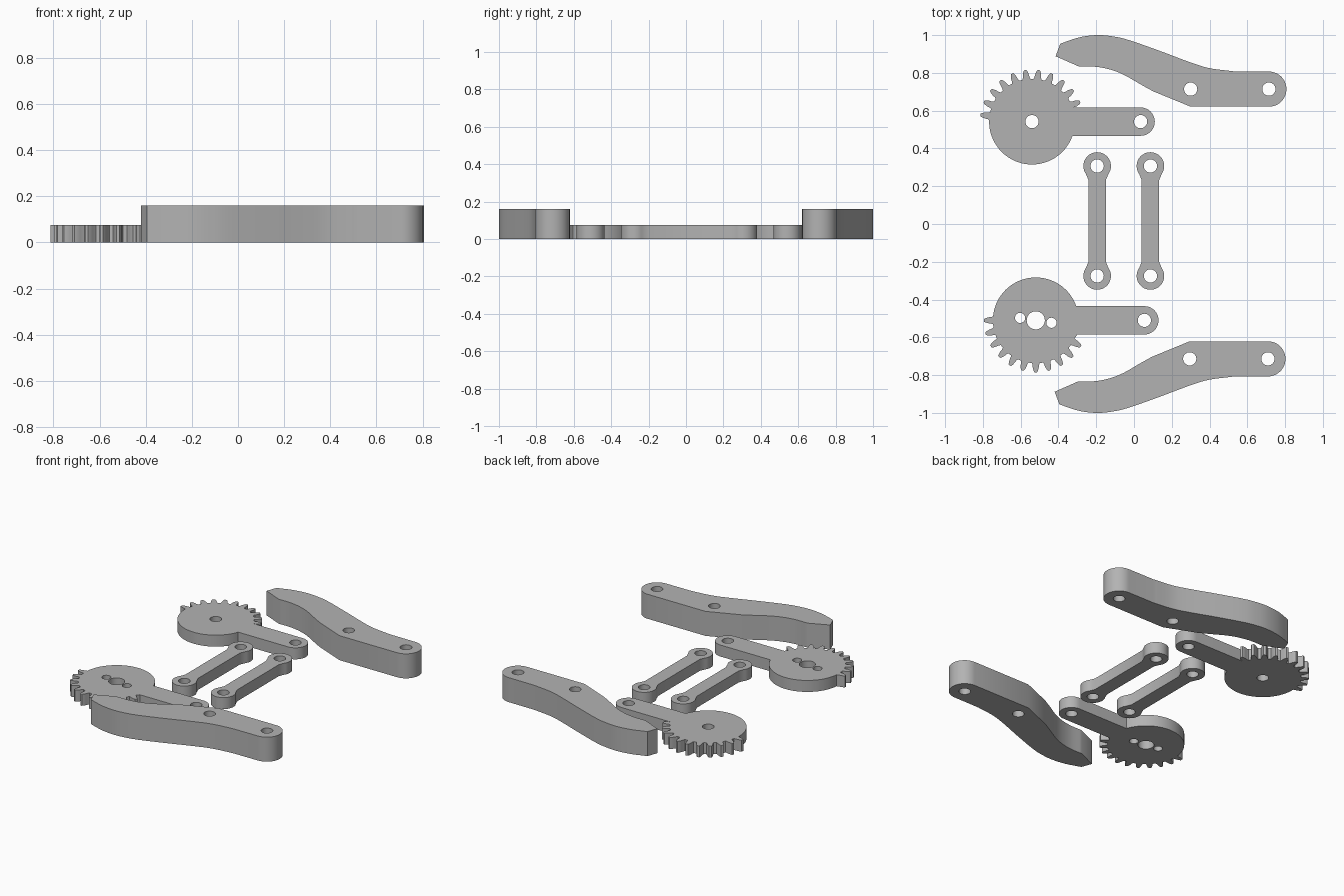
import bpy, bmesh
from math import radians, cos, sin
from mathutils import Vector

cube = bpy.data.objects.get("Cube")
if cube:
    bpy.data.objects.remove(cube, do_unlink=True)

grey = bpy.data.materials.new("plain grey")
grey.use_nodes = True
GREY = (0.45, 0.45, 0.45, 1)
grey.diffuse_color = GREY
grey.node_tree.nodes["Principled BSDF"].inputs["Base Color"].default_value = GREY

THIN, THICK, PIN = 0.075, 0.16, 0.035


def arc(cx, cy, r, start, end, n=24):
    """Points along an arc, angles in degrees, both ends included."""
    angles = [radians(start + (end - start) * i / n) for i in range(n + 1)]
    return [(cx + r * cos(a), cy + r * sin(a)) for a in angles]


def smooth_path(pts, n=6):
    """Catmull-Rom curve through the points."""
    p = [Vector(q) for q in pts]
    p = [2 * p[0] - p[1]] + p + [2 * p[-1] - p[-2]]
    out = []
    for a, b, c, d in zip(p, p[1:], p[2:], p[3:]):
        for i in range(n):
            t = i / n
            out.append((2 * b + (c - a) * t + (2 * a - 5 * b + 4 * c - d) * t ** 2
                        + (3 * b - a - 3 * c + d) * t ** 3) / 2)
    return [tuple(q) for q in out] + [tuple(pts[-1])]


def plate(name, outline, holes, height, at=(0, 0), flip=1):
    """Extrude an outline with round holes (x, y, radius) into a flat part."""
    bm = bmesh.new()
    loops = [outline] + [arc(x, y, r, 0, 360, 32)[:-1] for x, y, r in holes]
    for loop in loops:
        vs = [bm.verts.new((x + at[0], y * flip + at[1], 0)) for x, y in loop]
        for a, b in zip(vs, vs[1:] + vs[:1]):
            bm.edges.new((a, b))
    bmesh.ops.triangle_fill(bm, edges=bm.edges[:], use_beauty=True, normal=(0, 0, 1))
    top = bmesh.ops.extrude_face_region(bm, geom=bm.faces[:])
    verts = [g for g in top["geom"] if isinstance(g, bmesh.types.BMVert)]
    bmesh.ops.translate(bm, vec=(0, 0, height), verts=verts)
    bmesh.ops.recalc_face_normals(bm, faces=bm.faces[:])
    for f in bm.faces:
        f.smooth = True
    mesh = bpy.data.meshes.new(name)
    bm.to_mesh(mesh)
    bm.free()
    mesh.set_sharp_from_angle(angle=radians(30))
    mesh.materials.append(grey)
    obj = bpy.data.objects.new(name, mesh)
    bpy.context.collection.objects.link(obj)
    return obj


def gear_outline(first_tooth, arm):
    """Half-toothed disc with a round-ended arm along +x."""
    root, half = 0.227, 0.075
    flank = [(root, 0.021), (0.236, 0.0175), (0.25, 0.016), (0.265, 0.012), (0.275, 0.007)]
    tooth = [(r, -w) for r, w in flank] + [(r, w) for r, w in reversed(flank)]
    pts = arc(arm, 0, half, -90, 90) + [(0.22, half)]
    for k in range(11):
        a = radians(first_tooth + 15 * k)
        for r, w in tooth:
            x, y = r * cos(a + w / r), r * sin(a + w / r)
            if x < 0 or y > half + 0.001:
                pts.append((x, y))
    last = first_tooth + 150
    return pts + arc(0, 0, root, last + 7, 340.7, 40)


# Geared arms
plate("back_gear_arm", gear_outline(22.5, 0.575),
      [(0, 0, PIN), (0.575, 0, PIN)], THIN, (-0.54, 0.542))
plate("front_gear_arm", gear_outline(30, 0.575),
      [(0, 0, 0.048), (-0.083, -0.013, 0.027), (0.083, 0.013, 0.027), (0.575, 0, PIN)],
      THIN, (-0.52, -0.51), -1)

# Link bars with round eyes
reach, eye, bar = 0.291, 0.073, 0.046
link = arc(0, reach, eye, -35, 215, 36) + [(-bar, reach - 0.075), (-bar, 0.075 - reach)]
link += arc(0, -reach, eye, 145, 395, 36) + [(bar, 0.075 - reach), (bar, reach - 0.075)]
for name, x in (("right_link", -0.195), ("left_link", 0.087)):
    plate(name, link, [(0, reach, PIN), (0, -reach, PIN)], THIN, (x, 0.016))

# Curved gripper fingers
outer = smooth_path([(0.53, 0.808), (0.4, 0.825), (0.295, 0.857), (0.135, 0.917),
                     (-0.025, 0.973), (-0.11, 0.993), (-0.195, 1.0), (-0.29, 0.988),
                     (-0.39, 0.955)])
inner = smooth_path([(-0.29, 0.833), (-0.2, 0.832), (-0.12, 0.816), (-0.05, 0.788),
                     (0.03, 0.742), (0.1, 0.703)])
finger = arc(0.714, 0.714, 0.093, -90, 90) + outer + [(-0.415, 0.888)] + inner + [(0.3, 0.621)]
pins = [(0.3, 0.714, PIN), (0.714, 0.714, PIN)]
plate("back_finger", finger, pins, THICK)
plate("front_finger", finger, [(x, y, r) for x, y, r in pins], THICK, (-0.005, 0), -1)
